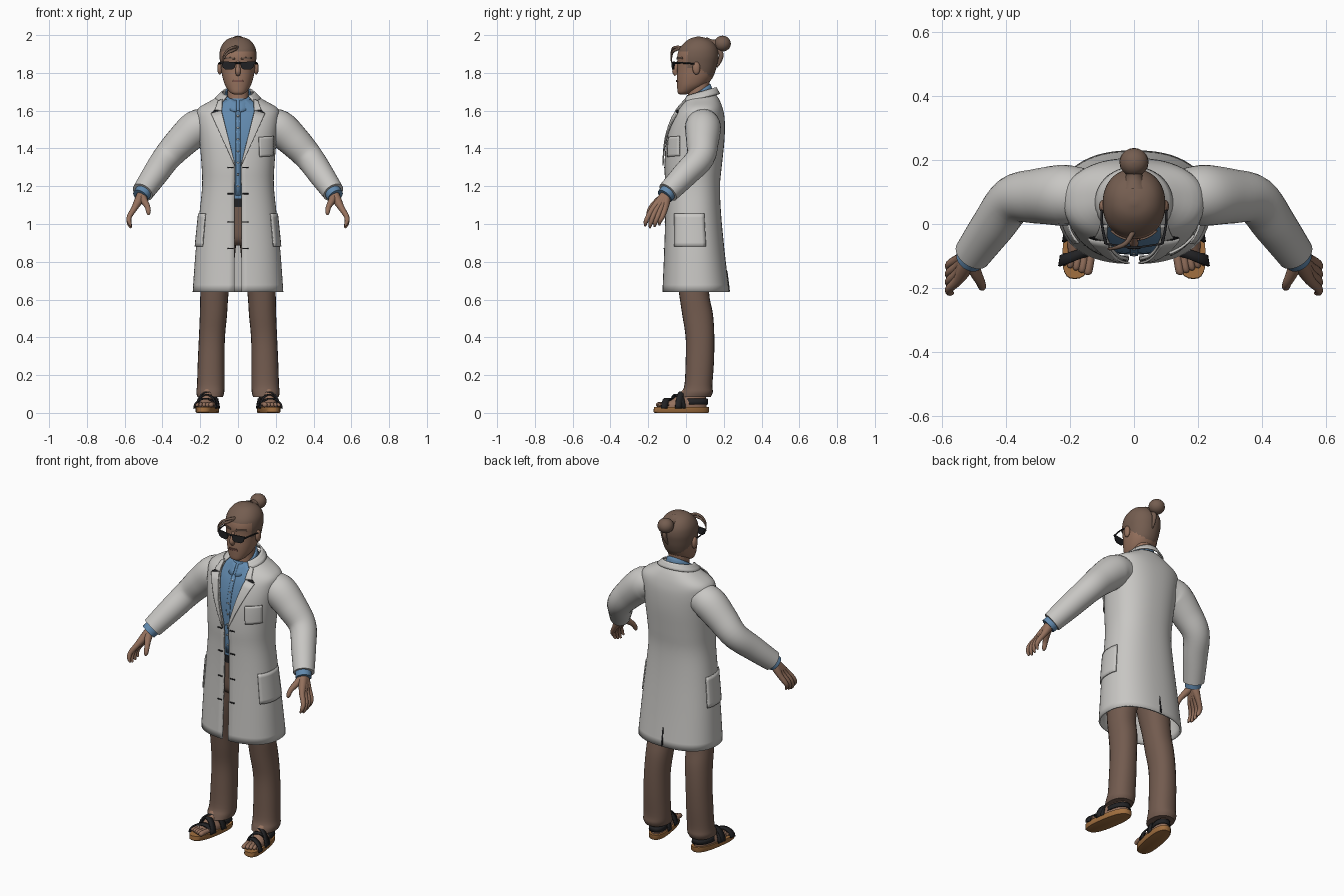
import bpy, bmesh
from math import sin, cos, pi, asin, copysign
from mathutils import Vector, Matrix

if "Cube" in bpy.data.objects:
    bpy.data.objects.remove(bpy.data.objects["Cube"])


def material(name, r, g, b):
    m = bpy.data.materials.new(name)
    m.use_nodes = True
    m.diffuse_color = (r, g, b, 1)
    bsdf = m.node_tree.nodes["Principled BSDF"]
    bsdf.inputs["Base Color"].default_value = (r, g, b, 1)
    bsdf.inputs["Roughness"].default_value = 0.8
    return m


COAT = material("light grey cloth", .58, .57, .55)
SHIRT = material("blue cloth", .12, .25, .42)
SKIN = material("skin", .30, .165, .11)
HAIR = material("brown hair", .175, .11, .08)
PANTS = material("brown cloth", .17, .105, .078)
SOLE = material("tan sole", .36, .16, .05)
BLACK = material("black", .016, .016, .018)
LIP = material("lip", .19, .085, .065)


def build(name, rings, mats, closed=True, cap=True, thick=0, offset=-1, rule=None):
    """Skin a list of rings; open strips may be thickened."""
    bm = bmesh.new()
    vs = [[bm.verts.new(p) for p in ring] for ring in rings]
    n = len(rings[0])
    for a, b in zip(vs, vs[1:]):
        for i in range(n if closed else n - 1):
            j = (i + 1) % n
            bm.faces.new((a[i], a[j], b[j], b[i]))
    if closed and cap:
        bm.faces.new(vs[0][::-1])
        bm.faces.new(vs[-1])
    if rule:
        for f in bm.faces:
            f.material_index = rule(f.calc_center_median())
    mesh = bpy.data.meshes.new(name)
    bm.to_mesh(mesh)
    bm.free()
    ob = bpy.data.objects.new(name, mesh)
    bpy.context.collection.objects.link(ob)
    for m in (mats if isinstance(mats, list) else [mats]):
        mesh.materials.append(m)
    if thick:
        mod = ob.modifiers.new("thickness", 'SOLIDIFY')
        mod.thickness, mod.offset = thick, offset
    bpy.ops.object.select_all(action='DESELECT')
    ob.select_set(True)
    bpy.context.view_layer.objects.active = ob
    bpy.ops.object.shade_smooth_by_angle(angle=0.8)
    return ob


def smooth(rows, k=4):
    """Resample rows of numbers with a Catmull-Rom spline."""
    out = []
    for i in range(len(rows) - 1):
        quad = [rows[max(i - 1, 0)], rows[i], rows[i + 1], rows[min(i + 2, len(rows) - 1)]]
        for s in range(k):
            u = s / k
            out.append(tuple(.5 * (2 * b + (c - a) * u + (2 * a - 5 * b + 4 * c - d) * u * u
                                   + (3 * b - a - 3 * c + d) * u ** 3) for a, b, c, d in zip(*quad)))
    return out + [tuple(rows[-1])]


def point(row, n, t, lift=0):
    """Point at angle t (0 = front) on a rounded section: z, centre x, half width, front, back."""
    z, cx, w, yf, yb = row[:5]
    s, c = sin(t), cos(t)
    return (cx + (w + lift) * copysign(abs(s) ** (2 / n), s),
            (yf + yb) / 2 - ((yb - yf) / 2 + lift) * copysign(abs(c) ** (2 / n), c), z)


def loft(name, rows, mats, n=2.2, seg=32, **kw):
    return build(name, [[point(r, n, 2 * pi * i / seg) for i in range(seg)] for r in rows], mats, **kw)


def tube(name, pts, mat, seg=12, k=3):
    """Round limb through points x, y, z, radius."""
    pts = smooth(pts, k)
    rings = []
    for i, p in enumerate(pts):
        d = (Vector(pts[min(i + 1, len(pts) - 1)][:3]) - Vector(pts[max(i - 1, 0)][:3])).normalized()
        a = d.cross(Vector((.3, .9, .3))).normalized()
        b = d.cross(a)
        rings.append([Vector(p[:3]) + p[3] * (a * cos(2 * pi * j / seg) + b * sin(2 * pi * j / seg))
                      for j in range(seg)])
    return build(name, rings, mat)


def ball(name, c, r, mat):
    rows = [(c[2] - r[2] * cos(pi * i / 10), c[0], r[0] * sin(pi * i / 10) + .0005,
             c[1] - r[1] * sin(pi * i / 10) - .0005, c[1] + r[1] * sin(pi * i / 10) + .0005) for i in range(11)]
    return loft(name, rows, mat, n=2, seg=20)


def patch(name, rows, n, quad, mat, side=1, by_x=True, lift=.004, thick=.007, k=8):
    """Thin plate over a lofted surface; corners are (x or angle, z)."""
    q = [(side * u, z) for u, z in quad]
    if side < 0:
        q = [q[1], q[0], q[3], q[2]]
    grid = []
    for j in range(k + 1):
        line = []
        for i in range(k + 1):
            a, b = i / k, j / k
            u, z = [(q[0][e] * (1 - a) + q[1][e] * a) * (1 - b) + (q[3][e] * (1 - a) + q[2][e] * a) * b
                    for e in (0, 1)]
            r0, r1 = next((p for p in zip(rows, rows[1:]) if p[1][0] >= z), (rows[-2], rows[-1]))
            f = (z - r0[0]) / (r1[0] - r0[0])
            row = [c + (d - c) * f for c, d in zip(r0, r1)]
            t = copysign(asin(min(1, abs(u) / row[2]) ** (n / 2)), u) if by_x else u
            line.append(point(row, n, t, lift))
        grid.append(line)
    return build(name, grid, mat, closed=False, thick=thick, offset=0)


# Coat shell, open along the front: z, centre, half width, front, back, half gap
N = 2.35
coat = smooth([(.64, 0, .24, -.125, .23, .02), (.85, 0, .225, -.116, .205, .019), (1.05, 0, .205, -.11, .186, .018),
               (1.2, 0, .19, -.11, .18, .018), (1.31, 0, .193, -.114, .19, .018), (1.45, 0, .205, -.105, .204, .052),
               (1.55, 0, .217, -.077, .205, .075), (1.61, 0, .212, -.045, .195, .088),
               (1.655, 0, .14, -.012, .178, .085), (1.687, 0, .085, 0, .158, .076)])
rings = []
for r in coat:
    t0 = asin((r[5] / r[2]) ** (N / 2))
    rings.append([point(r, N, t0 + (2 * pi - 2 * t0) * i / 56) for i in range(57)])
build("coat_body", rings, COAT, closed=False, thick=.01)


def collar(name, mat, low, high, t0):
    """Folded neck band; each edge is half width, front, back, front z, back z."""
    edges = []
    for f in range(4):
        w, yf, yb, zf, zb = [a + (b - a) * f / 3 for a, b in zip(low, high)]
        ts = [t0 + (2 * pi - 2 * t0) * i / 40 for i in range(41)]
        edges.append([point((zf + (zb - zf) * (1 - cos(t)) / 2, 0, w, yf, yb), 2, t) for t in ts])
    build(name, edges, mat, closed=False, thick=.008)


collar("coat_collar", COAT, (.122, -.045, .18, 1.645, 1.69), (.085, -.018, .162, 1.675, 1.725), .75)
collar("shirt_collar", SHIRT, (.08, -.045, .147, 1.595, 1.69), (.066, -.006, .13, 1.655, 1.742), .12)

# Lapels, pockets, buttonholes and rear vent
for s, side in ((1, "left"), (-1, "right")):
    patch(side + "_lapel", coat, N, [(.013, 1.31), (.02, 1.315), (.138, 1.585), (.085, 1.6)], COAT, s, lift=.008)
    patch(side + "_lapel_top", coat, N, [(.082, 1.6), (.118, 1.603), (.1, 1.65), (.078, 1.66)], COAT, s, lift=.008)
    patch(side + "_lapel_notch", coat, N, [(.1, 1.591), (.137, 1.588), (.122, 1.602), (.1, 1.6)], BLACK, s,
          lift=.006, thick=.004)
    patch(side + "_lower_pocket", coat, N, [(.93, .88), (1.9, .88), (1.9, 1.055), (.93, 1.055)], COAT, s, by_x=False)
    for i, z in enumerate((1.3, 1.16, 1.01, .87)):
        patch(f"{side}_fastening_{i}", coat, N, [(.025, z - .003), (.055, z - .003), (.055, z + .003), (.025, z + .003)],
              BLACK, s, lift=.002, thick=.004, k=2)
patch("breast_pocket", coat, N, [(.112, 1.355), (.182, 1.36), (.184, 1.465), (.108, 1.46)], COAT)
patch("rear_vent", coat, N, [(pi - .012, .642), (pi + .012, .642), (pi + .004, .75), (pi - .004, .75)], BLACK,
      by_x=False, lift=.001, thick=.004)

# Shirt, belt and trousers
shirt = [(r[0], 0, r[2] - .02, r[3] + .018, r[4] - .02) for r in coat if 1.1 < r[0] < 1.62] + [(1.665, 0, .062, .002, .128)]
loft("shirt_body", shirt, SHIRT, n=N)
patch("shirt_placket", shirt, N, [(-.012, 1.15), (.012, 1.15), (.012, 1.6), (-.012, 1.6)], SHIRT, lift=.002, thick=.003)
for i in range(7):
    z = 1.2 + i * .062
    patch(f"shirt_button_{i}", shirt, N, [(-.004, z - .004), (.004, z - .004), (.004, z + .004), (-.004, z + .004)],
          COAT, lift=.005, thick=.003, k=2)
loft("belt", [(1.09, 0, .172, -.094, .155), (1.135, 0, .17, -.094, .155)], BLACK, n=N)
loft("trouser_hips", smooth([(.885, 0, .13, -.05, .11), (.92, 0, .172, -.082, .15), (1.0, 0, .174, -.088, .158),
                             (1.11, 0, .168, -.088, .15)]), PANTS, n=N)
leg = [(.085, .147, .068, -.035, .132), (.11, .147, .074, -.024, .142), (.15, .144, .073, -.008, .14),
       (.27, .142, .071, -.002, .148), (.4, .138, .069, -.002, .15), (.52, .13, .072, -.02, .143),
       (.64, .124, .075, -.038, .122), (.8, .105, .085, -.06, .13), (1.0, .085, .085, -.07, .145)]
for s, side in ((1, "left"), (-1, "right")):
    loft(side + "_trouser_leg", smooth([(z, s * x, w, a, b) for z, x, w, a, b in leg]), PANTS, seg=24)

    # Foot and sandal, turned outward by a shear
    turn = Matrix.Identity(4)
    turn[0][1] = -s * .16
    cx = s * .158
    parts = [loft(side + "_sandal_sole", [(0, cx, .05, -.165, .118), (.006, cx, .054, -.172, .122), (.03, cx, .054, -.17, .122)],
                  SOLE, n=2.6)]
    parts.append(loft(side + "_foot", smooth([(.028, cx, .045, -.12, .108), (.05, cx, .045, -.11, .11),
                                              (.08, cx, .037, -.06, .105), (.14, cx, .033, .0, .1)]), SKIN, seg=24))
    for i in range(5):
        x, y, r = cx + s * (i - 2) * .0195, -.158 + .007 * i, .0135 - .001 * i
        parts.append(tube(f"{side}_toe_{i}", [(x, -.09, .046, r), (x, y + .02, .045, r), (x, y + .005, .04, r * .9),
                                              (x, y, .038, r * .3)], SKIN, 8))
    for i, (y, h, skew) in enumerate(((-.095, .052, .02), (-.045, .072, -.025), (-.015, .086, .025))):
        arch = [[(cx - .054 * cos(pi * j / 16), y + e + skew * s * cos(pi * j / 16), .024 + h * sin(pi * j / 16))
                 for j in range(17)] for e in (-.017, .017)]
        parts.append(build(f"{side}_sandal_strap_{i}", arch, BLACK, closed=False, thick=.008, offset=0))
    parts.append(loft(side + "_heel_strap", [(.045, cx, .05, -.02, .117), (.075, cx, .045, -.02, .115)], BLACK, cap=False, thick=.006))
    for ob in parts:
        ob.data.transform(turn)

    # Sleeve, cuff and hand
    arm = [(.15, .095, 1.525, .08), (.215, .09, 1.51, .095), (.3, .087, 1.435, .086), (.378, .075, 1.35, .075),
           (.44, -.005, 1.262, .068), (.505, -.095, 1.168, .058)]
    tube(side + "_sleeve", [(s * x, y, z, r) for x, y, z, r in arm], COAT, 28, 5)
    tube(side + "_shirt_cuff", [(s * .49, -.08, 1.185, .046), (s * .516, -.113, 1.147, .044)], SHIRT, 20)
    for i in range(4):
        e = abs(i - 1.2) * .009
        y = .025 * i
        finger = [(.508, -.104, 1.16, .026), (.528, -.14 + y * .45, 1.12, .023), (.549, -.175 + y * .85, 1.082, .0165),
                  (.575, -.2 + y, 1.04, .0135), (.576, -.213 + y, 1.0 + e, .0115), (.566, -.216 + y, .978 + e, .005)]
        tube(f"{side}_finger_{i}", [(s * p[0], *p[1:]) for p in finger], SKIN)
    thumb = [(.51, -.11, 1.15, .024), (.495, -.15, 1.12, .019), (.479, -.182, 1.09, .0145), (.474, -.197, 1.062, .012),
             (.475, -.2, 1.048, .005)]
    tube(side + "_thumb", [(s * p[0], *p[1:]) for p in thumb], SKIN)

# Neck and head, with hair chosen by region
loft("neck", smooth([(1.58, 0, .066, .0, .135), (1.68, 0, .056, .01, .122), (1.8, 0, .056, .02, .13)]), SKIN)
head = smooth([(1.686, 0, .022, -.034, .0), (1.697, 0, .042, -.044, .035), (1.73, 0, .066, -.047, .1),
               (1.77, 0, .08, -.048, .138), (1.81, 0, .088, -.046, .156), (1.85, 0, .094, -.045, .166),
               (1.89, 0, .098, -.046, .172), (1.93, 0, .093, -.034, .166), (1.963, 0, .074, -.005, .144),
               (1.983, 0, .046, .025, .11), (1.992, 0, .008, .06, .075)], 5)


def hair_rule(c):
    hairline = 1.915 if c.y < .01 else 1.83 if c.y < .05 else 1.85 - (c.y - .05) * .9
    return int(c.z > hairline)


loft("head", head, [SKIN, HAIR], n=2.15, seg=64, rule=hair_rule)
tube("nose", [(0, -.04, 1.86, .008), (0, -.05, 1.835, .011), (0, -.059, 1.808, .0145), (0, -.05, 1.79, .011)], SKIN)
patch("mouth", head, 2.15, [(-.028, 1.752), (.028, 1.752), (.024, 1.762), (-.024, 1.762)], LIP, lift=.002, thick=.005)
tube("hair_tie", [(0, .115, 1.945, .045), (0, .15, 1.95, .026), (0, .185, 1.955, .03)], HAIR, 16)
ball("hair_bun", (0, .193, 1.955), (.045, .044, .042), HAIR)
tube("loose_hair", [(.006, .16, 1.94, .01), (.012, .186, 1.9, .013), (.01, .178, 1.86, .01), (.006, .165, 1.83, .003)], HAIR)
for i, d in enumerate((0, .016)):
    tube(f"front_curl_{i}", [(.0, -.02, 1.935, .008), (-.025, -.06, 1.935 - d, .008), (-.058, -.074, 1.918 - d, .006),
                             (-.078, -.078, 1.885 - d, .004), (-.08, -.074, 1.862 - d, .001)], HAIR, 8)

# Ears, brows and dark glasses
for s, side in ((1, "left"), (-1, "right")):
    ball(side + "_ear", (s * .096, .055, 1.825), (.013, .02, .034), SKIN)
    patch(side + "_brow", head, 2.15, [(.015, 1.872), (.07, 1.874), (.068, 1.884), (.018, 1.882)], HAIR, s,
          lift=.003, thick=.006)
    shape = [(.01, 1.858), (.018, 1.826), (.032, 1.817), (.066, 1.818), (.08, 1.828), (.09, 1.86)]
    lens = [[(s * x, y + x * .15, z) for x, z in shape[::s]] for y in (-.072, -.078)]
    build(side + "_lens", lens, BLACK)
    tube(side + "_glasses_arm", [(s * .088, -.062, 1.852, .005), (s * .1, .0, 1.852, .004), (s * .1, .06, 1.845, .004)], BLACK, 8)
tube("glasses_bridge", [(-.02, -.073, 1.853, .005), (.02, -.073, 1.853, .005)], BLACK, 8)
